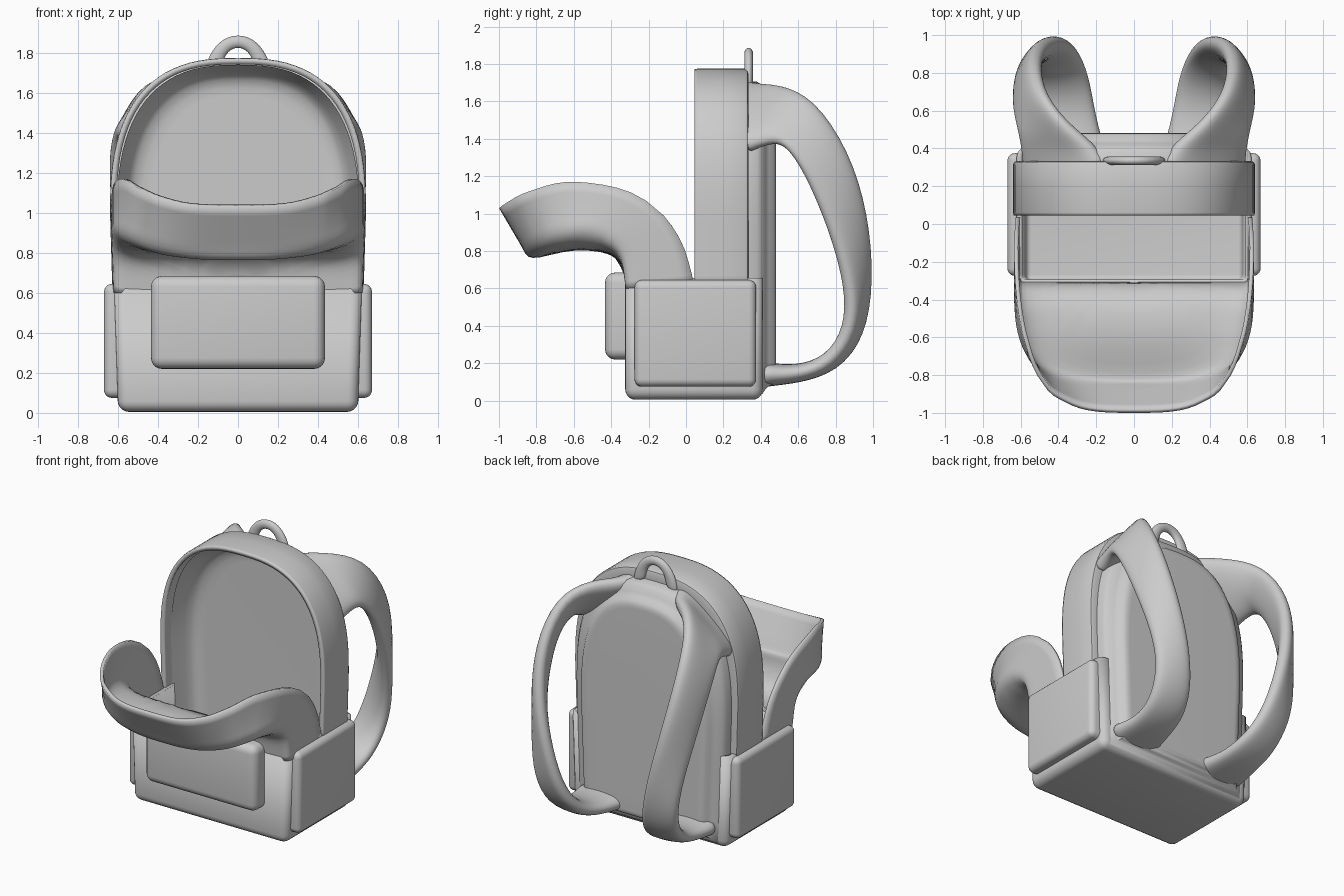
import bpy, bmesh, math
from mathutils import Vector

if "Cube" in bpy.data.objects:
    bpy.data.objects.remove(bpy.data.objects["Cube"])


def finish(name, bm, thick=0, subsurf=0, angle=40):
    bmesh.ops.recalc_face_normals(bm, faces=bm.faces)
    me = bpy.data.meshes.new(name)
    bm.to_mesh(me)
    bm.free()
    ob = bpy.data.objects.new(name, me)
    bpy.context.collection.objects.link(ob)
    if thick:
        m = ob.modifiers.new("thickness", 'SOLIDIFY')
        m.thickness, m.offset = thick, -1
    if subsurf:
        m = ob.modifiers.new("smooth", 'SUBSURF')
        m.levels = m.render_levels = subsurf
    bpy.context.view_layer.objects.active = ob
    ob.select_set(True)
    bpy.ops.object.shade_smooth_by_angle(angle=math.radians(angle))
    ob.select_set(False)
    return ob


def loft(name, rings, closed=False, cap_start=False, cap_end=False, **kw):
    bm = bmesh.new()
    vs = [[bm.verts.new(p) for p in r] for r in rings]
    n = len(rings[0])
    for a, b in zip(vs, vs[1:]):
        for i in range(n if closed else n - 1):
            j = (i + 1) % n
            bm.faces.new((a[i], a[j], b[j], b[i]))
    if cap_start:
        bm.faces.new(vs[0])
    if cap_end:
        bm.faces.new(vs[-1])
    bmesh.ops.remove_doubles(bm, verts=bm.verts, dist=1e-4)
    return finish(name, bm, **kw)


def box(name, lo, hi, bevel, taper=0, open_dir=None, **kw):
    """Rounded box; the face towards open_dir is removed and its rim left sharp."""
    bm = bmesh.new()
    bmesh.ops.create_cube(bm, size=1)
    bm.normal_update()
    if open_dir:
        gone = [f for f in bm.faces if f.normal.dot(Vector(open_dir)) > .9]
        bmesh.ops.delete(bm, geom=gone, context='FACES_ONLY')
    for v in bm.verts:
        top = v.co.z > 0
        v.co = Vector([l + (c + .5) * (h - l) for l, h, c in zip(lo, hi, v.co)])
        if top:
            v.co.x *= 1 + taper
    edges = [e for e in bm.edges if not e.is_boundary]
    bmesh.ops.bevel(bm, geom=edges, offset=bevel, segments=5, profile=.5,
                    affect='EDGES', clamp_overlap=True)
    return finish(name, bm, **kw)


def arch(a, top, z0, n=2.6, seg=22):
    """Arched outline (x, z) from lower right over the top to lower left."""
    spring = top - .775
    half = []
    for i in range(6):
        z = z0 + (spring - z0) * i / 6
        half.append((a - .03 * (1 - z / spring), z))
    for i in range(seg):
        t = math.pi / 2 * i / seg
        half.append((a * math.cos(t) ** (2 / n), spring + .775 * math.sin(t) ** (2 / n)))
    return half + [(0, top)] + [(-x, z) for x, z in reversed(half)]


def arch_rings(a, top, z0, steps, lift=0):
    """Arch outlines at depth y, each inset by d."""
    return [[(x, y, z) for x, z in arch(a - d, top - d, z0 + lift * d)] for y, d in steps]


def sample(table, f):
    """Smooth (Catmull-Rom) lookup of (f, y, z) rows."""
    f = min(max(f, 0), 1)
    i = 0
    while i < len(table) - 2 and table[i + 1][0] < f:
        i += 1
    p = [Vector(table[min(max(k, 0), len(table) - 1)][1:]) for k in range(i - 1, i + 3)]
    t = (f - table[i][0]) / (table[i + 1][0] - table[i][0])
    return .5 * (2 * p[1] + (p[2] - p[0]) * t + (2 * p[0] - 5 * p[1] + 4 * p[2] - p[3]) * t ** 2
                 + (3 * p[1] - p[0] - 3 * p[2] + p[3]) * t ** 3)


# Lower tub with open top
box("lower_body", (-.6, -.325, .005), (.6, .41, .655), .055, taper=.035, open_dir=(0, 0, 1), thick=.03)

# Upright back half of the main compartment
loft("back_shell", arch_rings(.64, 1.775, .6, [(.045, .003), (.06, 0), (.2, 0), (.315, 0),
                                               (.328, .006), (.333, .02), (.333, .06)]),
     cap_end=True, thick=.03)

# Inner lining with a soft corner, down to the floor
loft("back_lining", arch_rings(.64, 1.775, .03, [(.12, .034), (.17, .05), (.22, .068), (.26, .085),
                                                 (.285, .11), (.297, .15), (.298, .19)]), cap_end=True)

# Padded back panel
loft("back_padding", arch_rings(.59, 1.71, .02, [(.31, 0), (.38, .005), (.41, .025), (.425, .06),
                                                 (.445, .085), (.468, .1), (.48, .125), (.481, .15)],
                                lift=.7),
     closed=True, cap_start=True, cap_end=True, angle=50)

# Open front flap: the same arch bent forward along two side-view paths
panel = [(0, -.322, .6), (.2, -.35, .78), (.35, -.43, .87), (.5, -.55, .905),
         (.7, -.69, .885), (.85, -.79, .845), (1, -.865, .8)]
rim = [(0, .04, .62), (.07, .025, .7), (.2, -.03, .86), (.35, -.15, 1.02), (.5, -.34, 1.13),
       (.7, -.63, 1.17), (.85, -.85, 1.115), (.93, -.94, 1.07), (1, -1.0, 1.03)]
base = .64
outline = arch(.635, 1.775, base)


def flap_ring(k, t):
    ring = []
    for x, z in outline:
        f = (z - base) / (1.775 - base) * k
        p = sample(panel, f).lerp(sample(rim, f), t)
        sag = .1 * min(1, f * 2.2) * (1 - k ** 10)
        ring.append((x * k, p.x, p.y - sag))
    return ring


loft("front_flap", [flap_ring(1, t) for t in (1, .8, .6, .4, .25, .16)]
     + [flap_ring(.993, .07), flap_ring(.975, .02)]
     + [flap_ring(k, 0) for k in (.945, .9, .84, .76, .66, .55, .42, .28, .14, .001)],
     thick=.022, angle=60)

# Pockets
box("front_pocket", (-.435, -.433, .22), (.435, -.31, .685), .055, open_dir=(0, 1, 0))
for s, side in ((-1, "left"), (1, "right")):
    x = sorted((s * .59, s * .67))
    box(side + "_side_pocket", (x[0], -.275, .075), (x[1], .375, .645), .04, open_dir=(-s, 0, 0))

# Shoulder straps: outer edge, inner edge, thickness
sections = [((.58, .32, 1.34), (.16, .32, 1.69), .14),
            ((.58, .34, 1.35), (.17, .34, 1.69), .14),
            ((.59, .42, 1.38), (.22, .42, 1.68), .12),
            ((.605, .51, 1.39), (.34, .51, 1.68), .11),
            ((.62, .6, 1.28), (.49, .68, 1.62), .1),
            ((.615, .69, 1.1), (.53, .87, 1.34), .1),
            ((.6, .78, .88), (.48, .97, 1.0), .1),
            ((.57, .87, .6), (.38, .985, .65), .1),
            ((.54, .88, .38), (.3, .93, .35), .1),
            ((.51, .77, .2), (.24, .79, .19), .1),
            ((.5, .6, .14), (.21, .6, .14), .09),
            ((.53, .44, .14), (.17, .44, .14), .12),
            ((.53, .4, .14), (.15, .4, .14), .14)]
mids = [(Vector(o) + Vector(i)) / 2 for o, i, _ in sections]
for s, side in ((-1, "left"), (1, "right")):
    rings = []
    for k, (o, i, th) in enumerate(sections):
        w = Vector(o) - Vector(i)
        tan = mids[min(k + 1, len(mids) - 1)] - mids[max(k - 1, 0)]
        nrm = tan.cross(w).normalized()
        ring = []
        for j in range(12):
            a = math.tau * j / 12
            c, d = [math.copysign(abs(q) ** .75, q) for q in (math.cos(a), math.sin(a))]
            p = mids[k] + w * .52 * c + nrm * th * .54 * d
            ring.append((s * p.x, p.y, p.z))
        rings.append(ring)
    loft(side + "_shoulder_strap", rings, closed=True, cap_start=True, cap_end=True,
         subsurf=2, angle=80)

# Top carry loop
rings = []
for x, z, r in [(-.13, 1.68, .05), (-.12, 1.74, .045), (-.1, 1.795, .038), (-.06, 1.843, .035),
                (0, 1.862, .034), (.06, 1.843, .035), (.1, 1.795, .038), (.12, 1.74, .045), (.13, 1.68, .05)]:
    d = Vector((x, 0, z - 1.74)).normalized()
    rings.append([(x + d.x * r * math.cos(a), .335 + .025 * math.sin(a), z + d.z * r * math.cos(a))
                  for a in [math.tau * j / 10 for j in range(10)]])
loft("carry_loop", rings, closed=True, cap_start=True, cap_end=True, subsurf=2, angle=80)
